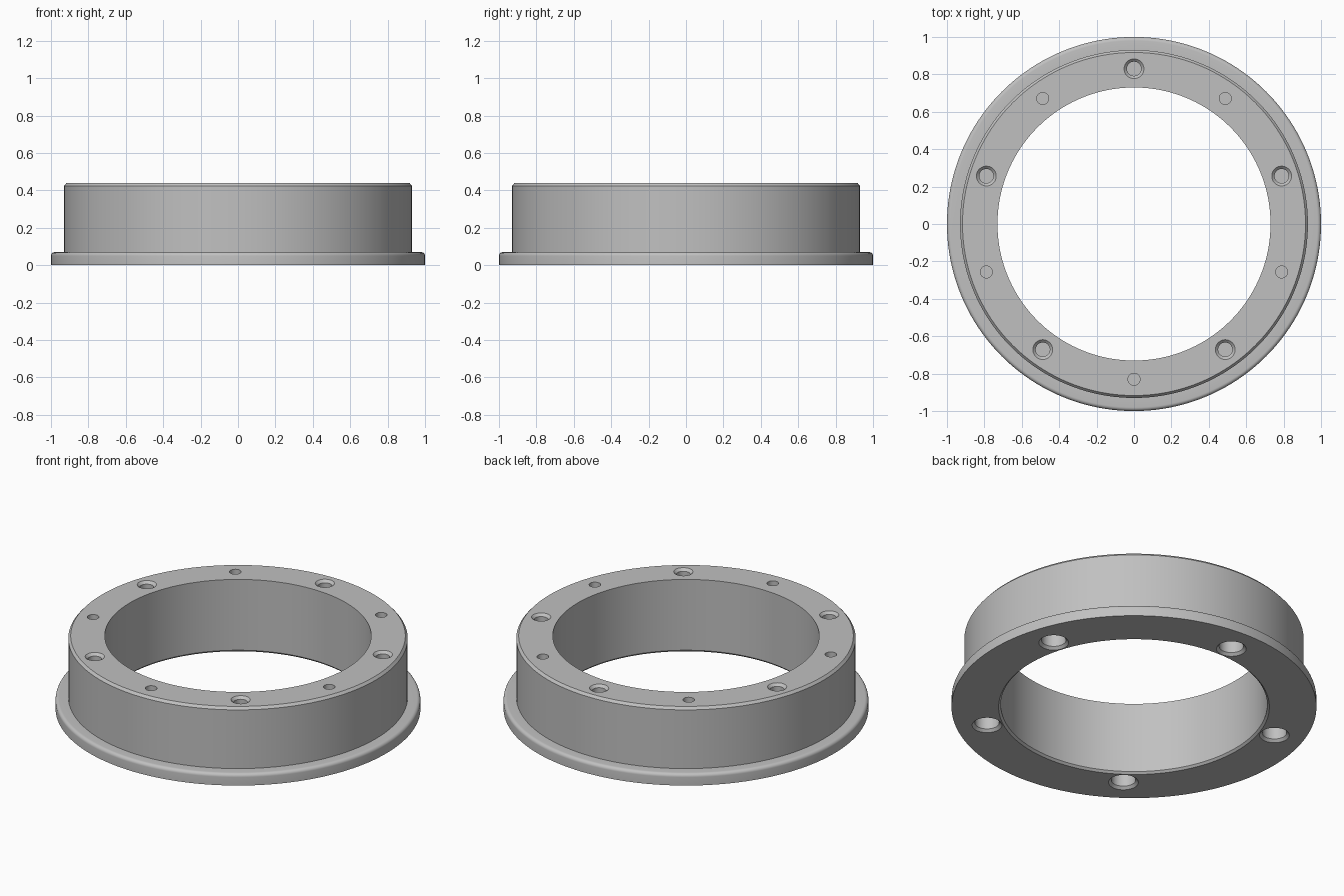
import bpy, bmesh, math
from mathutils import Matrix, Vector

cube = bpy.data.objects.get("Cube")
if cube:
    bpy.data.objects.remove(cube, do_unlink=True)

grey = bpy.data.materials.new("plain_grey")
grey.use_nodes = True
colour = (0.53, 0.53, 0.53, 1)
grey.diffuse_color = colour
grey.node_tree.nodes["Principled BSDF"].inputs["Base Color"].default_value = colour

HEIGHT = 0.44
PITCH = 0.83
FLANGE = 0.07
FILLET = 0.02


def lathe(name, profile, closed, segments):
    """Revolve an (r, z) profile round the z axis into a solid."""
    bm = bmesh.new()
    verts = [bm.verts.new((r, 0, z)) for r, z in profile]
    edges = [bm.edges.new(pair) for pair in zip(verts, verts[1:])]
    if closed:
        edges.append(bm.edges.new((verts[-1], verts[0])))
    bmesh.ops.spin(bm, geom=verts + edges, axis=(0, 0, 1), cent=(0, 0, 0),
                   angle=math.tau, steps=segments, use_duplicate=False)
    bmesh.ops.remove_doubles(bm, verts=bm.verts, dist=1e-5)
    bmesh.ops.recalc_face_normals(bm, faces=bm.faces)
    mesh = bpy.data.meshes.new(name)
    bm.to_mesh(mesh)
    bm.free()
    mesh.materials.append(grey)
    obj = bpy.data.objects.new(name, mesh)
    bpy.context.collection.objects.link(obj)
    return obj


def drill(target, name, profile, first_angle):
    """Cut five copies of a revolved tool, evenly spaced on the pitch circle."""
    tool = lathe(name, profile, False, 32)
    bm = bmesh.new()
    for i in range(5):
        a = math.radians(first_angle + 72 * i)
        start = len(bm.verts)
        bm.from_mesh(tool.data)
        bm.verts.ensure_lookup_table()
        offset = Vector((PITCH * math.cos(a), PITCH * math.sin(a), 0))
        bmesh.ops.transform(bm, matrix=Matrix.Translation(offset), verts=bm.verts[start:])
    bm.to_mesh(tool.data)
    bm.free()
    tool.hide_render = True
    mod = target.modifiers.new(name, "BOOLEAN")
    mod.operation = "DIFFERENCE"
    mod.solver = "EXACT"
    mod.object = tool
    bpy.context.view_layer.objects.active = target
    bpy.ops.object.modifier_apply(modifier=name)
    bpy.data.objects.remove(tool, do_unlink=True)


# Flanged ring with a rounded flange and chamfered rims
fillet = [(1 - FILLET + FILLET * math.cos(t), FLANGE - FILLET + FILLET * math.sin(t))
          for t in (math.pi / 2 * i / 6 for i in range(7))]
ring = lathe("flanged_ring",
             [(0.742, 0), (1, 0)] + fillet +
             [(0.93, FLANGE), (0.93, HEIGHT - 0.015), (0.917, HEIGHT),
              (0.73, HEIGHT), (0.73, 0.012)], True, 160)

# Countersunk blind holes in the top
drill(ring, "countersunk_holes",
      [(0, 0.3), (0.038, 0.3), (0.038, HEIGHT - 0.015),
       (0.053, HEIGHT), (0.063, HEIGHT + 0.01), (0, HEIGHT + 0.01)], 18)

# Small plain blind holes between them
drill(ring, "small_holes",
      [(0, 0.3), (0.032, 0.3), (0.032, HEIGHT + 0.01), (0, HEIGHT + 0.01)], 54)

# Wide chamfered holes in the underside
drill(ring, "underside_holes",
      [(0, -0.01), (0.092, -0.01), (0.082, 0), (0.067, 0.015), (0.067, 0.2), (0, 0.2)], 18)

bpy.ops.object.select_all(action="DESELECT")
ring.select_set(True)
bpy.context.view_layer.objects.active = ring
bpy.ops.object.shade_smooth_by_angle(angle=math.radians(30))
